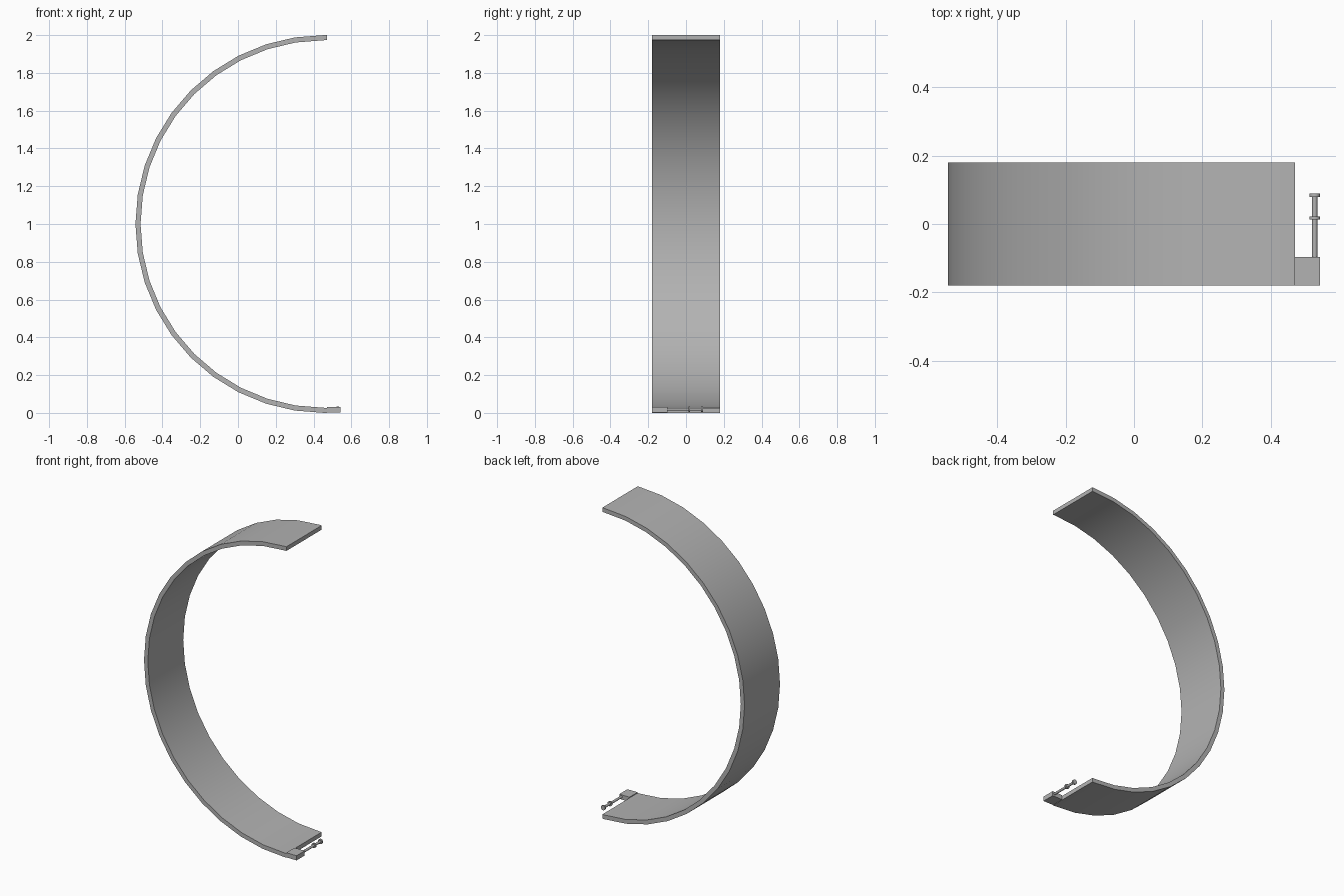
import bpy, bmesh, math
from mathutils import Matrix

cube = bpy.data.objects.get("Cube")
if cube:
    bpy.data.objects.remove(cube, do_unlink=True)

grey = bpy.data.materials.new("mid_grey")
grey.use_nodes = True
COLOUR = (0.45, 0.45, 0.45, 1)
grey.diffuse_color = COLOUR
grey.node_tree.nodes["Principled BSDF"].inputs["Base Color"].default_value = COLOUR

HALF_WIDTH = 0.18
THICK = 0.027
CENTRE_X = 0.457
END_X = 0.47
TIP_X = 0.543


def finish(name, bm, smooth=False):
    bmesh.ops.recalc_face_normals(bm, faces=bm.faces[:])
    mesh = bpy.data.meshes.new(name)
    bm.to_mesh(mesh)
    bm.free()
    mesh.materials.append(grey)
    obj = bpy.data.objects.new(name, mesh)
    bpy.context.collection.objects.link(obj)
    if smooth:
        bpy.ops.object.select_all(action='DESELECT')
        obj.select_set(True)
        bpy.context.view_layer.objects.active = obj
        bpy.ops.object.shade_smooth_by_angle(angle=math.radians(30))
    return obj


def arc(radius, steps=20):
    """Half-circle from the upper tip round to the lower tip."""
    pts = [(END_X, 1 + radius)]
    for i in range(steps + 1):
        a = math.pi / 2 + math.pi * i / steps
        pts.append((CENTRE_X + radius * math.cos(a), 1 + radius * math.sin(a)))
    pts.append((END_X, 1 - radius))
    return pts


# Curved band: inner and outer arcs joined into a closed strip
bm = bmesh.new()
rows = []
for (ox, oz), (ix, iz) in zip(arc(1.0), arc(1.0 - THICK)):
    rows.append([bm.verts.new(p) for p in (
        (ox, -HALF_WIDTH, oz), (ox, HALF_WIDTH, oz),
        (ix, HALF_WIDTH, iz), (ix, -HALF_WIDTH, iz))])
for a, b in zip(rows, rows[1:]):
    for k in range(4):
        n = (k + 1) % 4
        bm.faces.new((a[k], a[n], b[n], b[k]))
bm.faces.new(rows[0])
bm.faces.new(rows[-1])
finish("curved_band", bm, True)


# Tab at the lower front corner
bm = bmesh.new()
size = (TIP_X - END_X, 0.083, THICK + 0.003)
middle = ((TIP_X + END_X) / 2, -HALF_WIDTH + size[1] / 2, size[2] / 2 + 0.002)
bmesh.ops.create_cube(bm, size=1, matrix=Matrix.Translation(middle)
                      @ Matrix.Diagonal((*size, 1)))
finish("lower_tab", bm)


# Pin with a collar and an end cap, pointing backwards from the tab
def rod(name, radius, y0, y1):
    bm = bmesh.new()
    place = Matrix.Translation((0.528, (y0 + y1) / 2, 0.019))
    bmesh.ops.create_cone(bm, cap_ends=True, segments=16, radius1=radius,
                          radius2=radius, depth=y1 - y0,
                          matrix=place @ Matrix.Rotation(math.pi / 2, 4, 'X'))
    finish(name, bm, True)


rod("pin_shaft", 0.0075, -0.1, 0.085)
rod("pin_collar", 0.0155, 0.013, 0.022)
rod("pin_end_cap", 0.0155, 0.079, 0.089)
